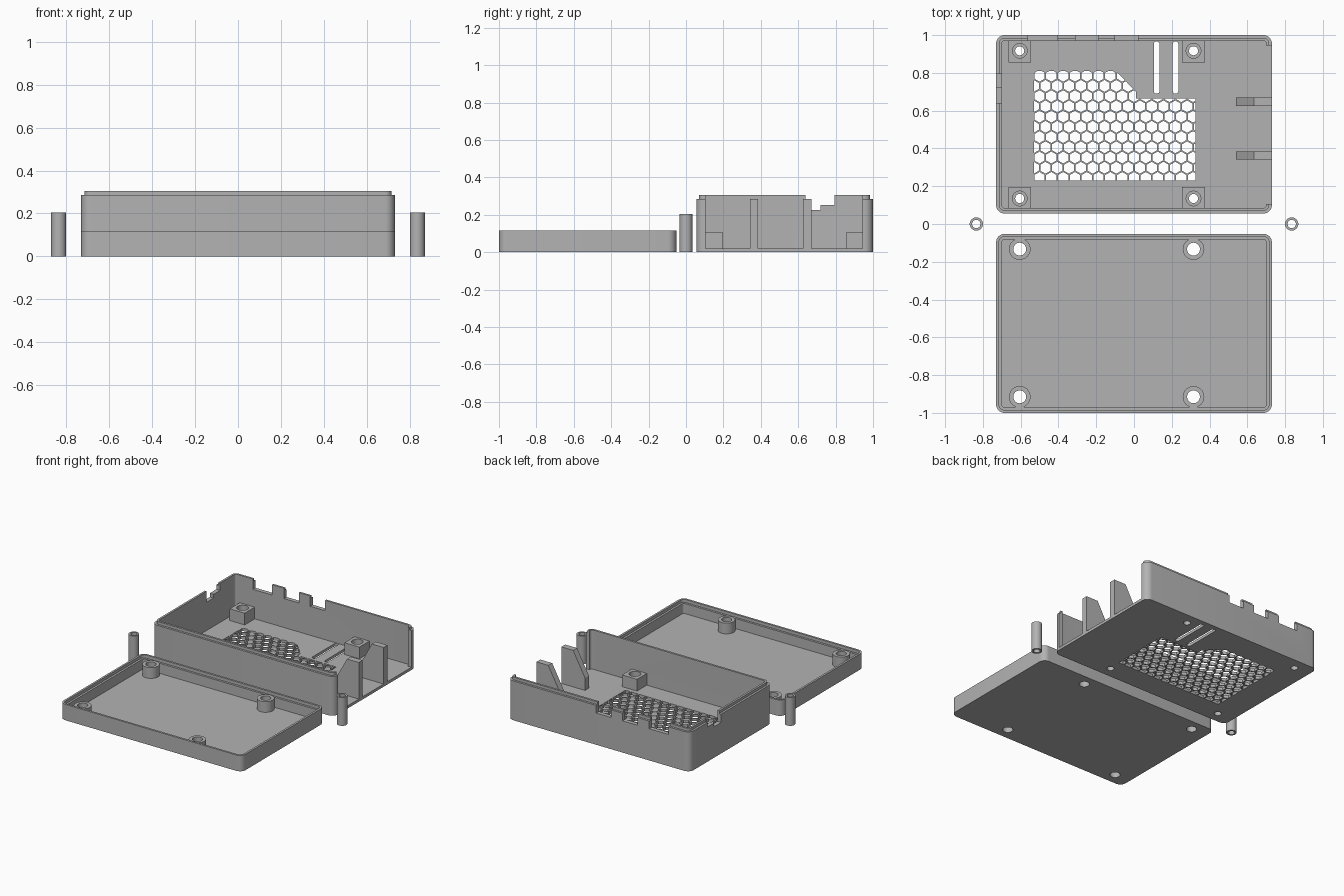
import bpy, bmesh, math
from mathutils import Vector

if "Cube" in bpy.data.objects:
    bpy.data.objects.remove(bpy.data.objects["Cube"])

grey = bpy.data.materials.new("plain_grey")
grey.diffuse_color = (0.45, 0.45, 0.45, 1)
grey.use_nodes = True
grey.node_tree.nodes["Principled BSDF"].inputs["Base Color"].default_value = grey.diffuse_color


def make(name, bm):
    bmesh.ops.recalc_face_normals(bm, faces=bm.faces[:])
    me = bpy.data.meshes.new(name)
    bm.to_mesh(me)
    bm.free()
    me.materials.append(grey)
    ob = bpy.data.objects.new(name, me)
    bpy.context.collection.objects.link(ob)
    return ob


def add_prism(bm, pts, z0, z1):
    """Extrude a flat outline between two heights."""
    lo = [bm.verts.new((x, y, z0)) for x, y in pts]
    hi = [bm.verts.new((x, y, z1)) for x, y in pts]
    bm.faces.new(lo[::-1])
    bm.faces.new(hi)
    n = len(pts)
    for i in range(n):
        j = (i + 1) % n
        bm.faces.new((lo[i], lo[j], hi[j], hi[i]))


def rect(x0, x1, y0, y1):
    return [(x0, y0), (x1, y0), (x1, y1), (x0, y1)]


def ngon(cx, cy, r, n=32, turn=0.0):
    return [(cx + r * math.cos(turn + math.tau * i / n),
             cy + r * math.sin(turn + math.tau * i / n)) for i in range(n)]


def round_rect(x0, x1, y0, y1, r, seg=8):
    pts = []
    for k, (cx, cy) in enumerate([(x1 - r, y1 - r), (x0 + r, y1 - r),
                                  (x0 + r, y0 + r), (x1 - r, y0 + r)]):
        for i in range(seg + 1):
            a = math.pi / 2 * (k + i / seg)
            pts.append((cx + r * math.cos(a), cy + r * math.sin(a)))
    return pts


def prisms(name, items):
    bm = bmesh.new()
    for pts, z0, z1 in items:
        add_prism(bm, pts, z0, z1)
    return make(name, bm)


def boolean(target, tool, op):
    """Apply a boolean and discard the tool."""
    m = target.modifiers.new(op, 'BOOLEAN')
    m.operation, m.object, m.solver = op, tool, 'EXACT'
    bpy.context.view_layer.objects.active = target
    bpy.ops.object.modifier_apply(modifier=m.name)
    bpy.data.objects.remove(tool)


def open_box(name, y0, y1, profile):
    """Rounded open box: profile lists (inset, height) from outer bottom to inner floor."""
    bm = bmesh.new()
    loops = []
    for d, z in profile:
        pts = round_rect(-0.73 + d, 0.73 - d, y0 + d, y1 - d, 0.045 - d)
        loops.append([bm.verts.new((x, y, z)) for x, y in pts])
    for a, b in zip(loops, loops[1:]):
        for i in range(len(a)):
            j = (i + 1) % len(a)
            bm.faces.new((a[i], a[j], b[j], b[i]))
    bm.faces.new(loops[0][::-1])
    bm.faces.new(loops[-1])
    return make(name, bm)


def smooth(ob):
    bpy.ops.object.select_all(action='DESELECT')
    ob.select_set(True)
    bpy.context.view_layer.objects.active = ob
    bpy.ops.object.shade_smooth_by_angle(angle=math.radians(30))


FLOOR = 0.02
SCREW_X = (-0.605, 0.315)

# Tray with raised inner lip
tray = open_box("tray", 0.055, 1.0, [(0, 0), (0, 0.285), (0.015, 0.285),
                                     (0.015, 0.305), (0.03, 0.305), (0.03, FLOOR)])
posts = [(x, y) for x in SCREW_X for y in (0.135, 0.917)]

# Square screw blocks, running into the long walls
blocks = prisms("blocks", [(rect(x - 0.06, x + 0.06, *((0.075, 0.197) if y < 0.5 else (0.855, 0.98))),
                            0.01, 0.105) for x, y in posts])
boolean(tray, blocks, 'UNION')

# Screw holes and spacer sockets
boolean(tray, prisms("holes", [(ngon(x, y, 0.024), -0.05, 0.2) for x, y in posts]), 'DIFFERENCE')
boolean(tray, prisms("sockets", [(ngon(x, y, 0.039), 0.065, 0.2) for x, y in posts]), 'DIFFERENCE')

# Wall openings: open right end, back port notches, stepped left notch
cuts = [(rect(0.69, 0.8, 0.105, 0.945), FLOOR, 0.4)]
cuts += [(rect(a, b, 0.96, 1.05), 0.23, 0.4)
         for a, b in ((-0.56, -0.405), (-0.31, -0.19), (-0.10, 0.02))]
boolean(tray, prisms("ports", cuts), 'DIFFERENCE')
for y0, y1, z in ((0.64, 0.72, 0.225), (0.70, 0.795, 0.252)):
    boolean(tray, prisms("side_port", [(rect(-0.8, -0.69, y0, y1), z, 0.4)]), 'DIFFERENCE')

# Long round-ended floor slots
slots = [(round_rect(x - 0.015, x + 0.015, 0.69, 0.967, 0.0149), -0.05, 0.06) for x in (0.12, 0.22)]
boolean(tray, prisms("slots", slots), 'DIFFERENCE')

# Honeycomb vent trimmed to a chamfered L outline
PITCH, RIB = 0.0625, 0.008
hexes = []
for row in range(12):
    for col in range(16):
        cx = -0.50 + (col - 0.5 * (row % 2)) * PITCH
        cy = 0.785 - row * PITCH * math.sqrt(3) / 2
        hexes.append((ngon(cx, cy, (PITCH - RIB) / math.sqrt(3), 6, math.pi / 6), -0.05, 0.06))
vent = prisms("vent", hexes)
outline = [(-0.53, 0.23), (0.325, 0.23), (0.325, 0.665), (0.01, 0.665),
           (0.01, 0.70), (-0.095, 0.81), (-0.53, 0.81)]
boolean(vent, prisms("outline", [(outline, -0.04, 0.05)]), 'INTERSECT')
boolean(tray, vent, 'DIFFERENCE')
smooth(tray)

# Sloped support ribs at the open end
for i, y in enumerate((0.363, 0.648)):
    bm = bmesh.new()
    side = [(0.54, FLOOR), (0.73, FLOOR), (0.73, 0.285), (0.635, 0.285), (0.54, 0.11)]
    face = bm.faces.new([bm.verts.new((x, y - 0.022, z)) for x, z in side])
    ext = bmesh.ops.extrude_face_region(bm, geom=[face])
    bmesh.ops.translate(bm, vec=Vector((0, 0.044, 0)),
                        verts=[v for v in ext['geom'] if isinstance(v, bmesh.types.BMVert)])
    make(f"support_rib_{i + 1}", bm)

# Lid with rebated rim and round screw bosses
lid = open_box("lid", -1.0, -0.052, [(0, 0), (0, 0.115), (0.015, 0.115),
                                     (0.015, 0.093), (0.03, 0.093), (0.03, FLOOR)])
bosses = [(x, y) for x in SCREW_X for y in (-0.133, -0.915)]
boolean(lid, prisms("bosses", [(ngon(x, y, 0.057), 0.01, 0.098) for x, y in bosses]), 'UNION')
boolean(lid, prisms("holes", [(ngon(x, y, 0.034), FLOOR, 0.2) for x, y in bosses]), 'DIFFERENCE')
boolean(lid, prisms("holes", [(ngon(x, y, 0.034), -0.05, 0.05) for x, y in bosses]), 'DIFFERENCE')
smooth(lid)

# Loose tubular spacers
for side, x in (("left", -0.835), ("right", 0.835)):
    spacer = prisms("spacer_" + side, [(ngon(x, 0, 0.035), 0, 0.205)])
    boolean(spacer, prisms("bore", [(ngon(x, 0, 0.022), -0.05, 0.3)]), 'DIFFERENCE')
    smooth(spacer)
